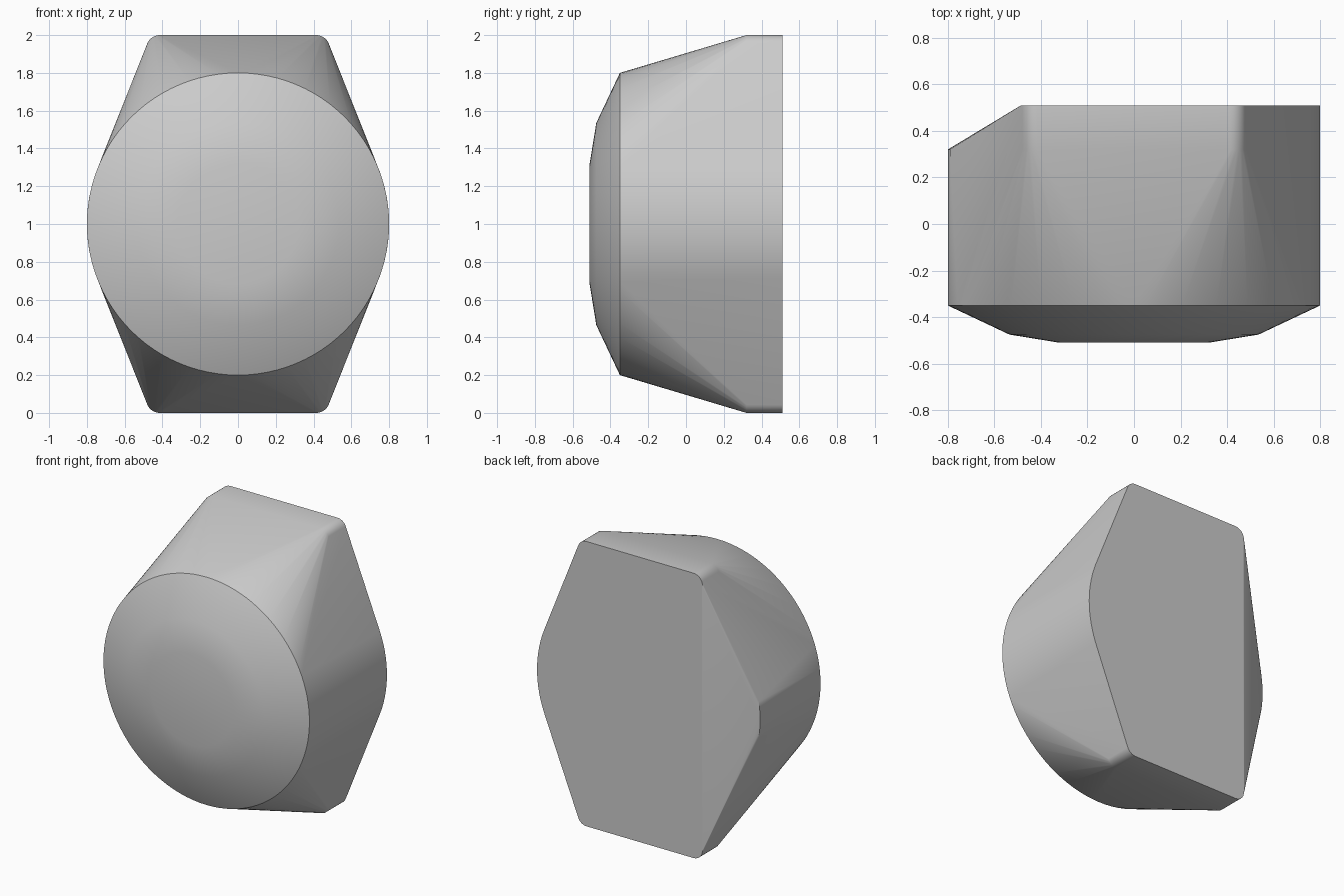
import bpy
import bmesh
from math import sin, cos, radians

cube = bpy.data.objects.get("Cube")
if cube:
    bpy.data.objects.remove(cube, do_unlink=True)

# Single grey material
grey = bpy.data.materials.new("plain grey")
grey.use_nodes = True
colour = (0.6, 0.6, 0.6, 1)
grey.diffuse_color = colour
grey.node_tree.nodes["Principled BSDF"].inputs["Base Color"].default_value = colour

MID = 1.0      # height of the round axis
RIM = 0.8      # radius of the round front
FRONT, SHOULDER, BACK = -0.35, 0.32, 0.51


def arc(radius, y, start, end, steps, cx=0, cz=MID):
    """Points on an arc in the xz plane, angles in degrees."""
    angles = [radians(start + (end - start) * i / steps) for i in range(steps + 1)]
    return [(cx + radius * cos(a), y, cz + radius * sin(a)) for a in angles]


points = []
# Round front rim and shallow dome
for radius, y in ((RIM, FRONT), (0.535, -0.475), (0.32, -0.51)):
    points += arc(radius, y, 0, 360, 96)[:-1]

# Upright rear block with rounded corners
r = 0.07
for y in (SHOULDER, BACK):
    for side in (-1, 1):
        for cz, sign in ((2 - r, 1), (r, -1)):
            corner = arc(r, y, 0, 90 * sign, 8, 0.415, cz)
            points += [(side * x, py, z) for x, py, z in corner]

# Full-depth rounded side, and the opposite side that stops at a rear chamfer
points += arc(RIM, BACK, -21, 21, 14)
points += arc(RIM, SHOULDER, 171, 189, 6)

# Skin the sections into one solid
bm = bmesh.new()
for p in points:
    bm.verts.new(p)
hull = bmesh.ops.convex_hull(bm, input=bm.verts[:])
bmesh.ops.delete(bm, geom=[v for v in bm.verts if not v.link_faces], context='VERTS')
bmesh.ops.dissolve_limit(bm, angle_limit=radians(0.2), verts=bm.verts[:], edges=bm.edges[:])
bmesh.ops.recalc_face_normals(bm, faces=bm.faces[:])

mesh = bpy.data.meshes.new("domed_body")
bm.to_mesh(mesh)
bm.free()
mesh.materials.append(grey)
body = bpy.data.objects.new("domed_body", mesh)
bpy.context.collection.objects.link(body)

# Smooth skin with a crisp rim and back edge
bpy.ops.object.select_all(action='DESELECT')
body.select_set(True)
bpy.context.view_layer.objects.active = body
bpy.ops.object.shade_smooth_by_angle(angle=radians(40))
